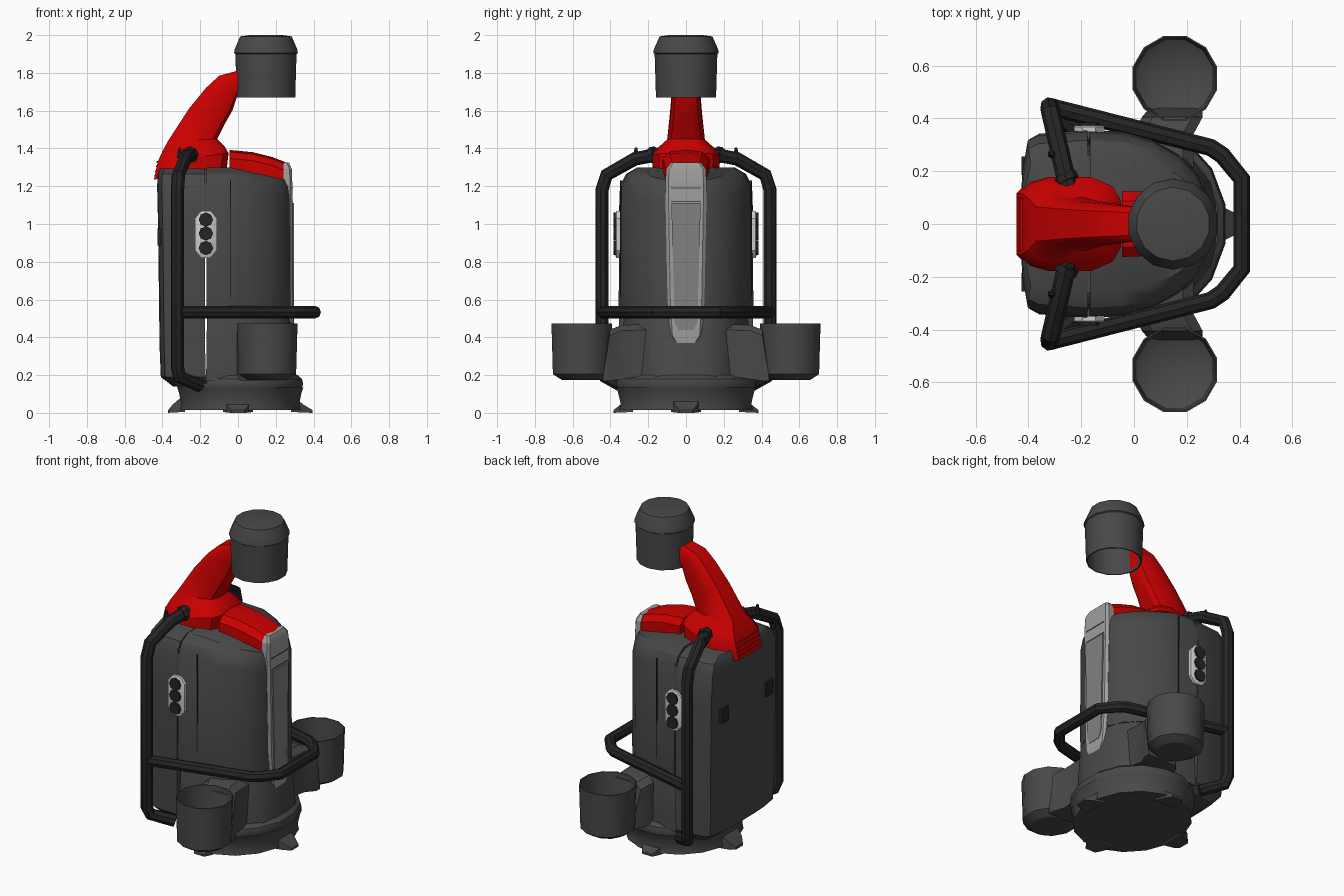
import bpy, bmesh, math
from mathutils import Vector


def material(name, col):
    m = bpy.data.materials.new(name)
    m.diffuse_color = (*col, 1)
    return m


DARK = material("dark_grey", (0.065, 0.065, 0.065))
BLACK = material("bar_black", (0.018, 0.018, 0.02))
RED = material("red", (0.6, 0.0, 0.0))
SILVER = material("silver", (0.34, 0.34, 0.34))
LIGHT = material("light_grey", (0.6, 0.6, 0.6))


def add(name, mesh, mat):
    ob = bpy.data.objects.new(name, mesh)
    bpy.context.collection.objects.link(ob)
    mesh.materials.append(mat)
    return ob


def loft(name, rings, mat):
    """Skin a list of equal-length closed rings and cap both ends."""
    bm = bmesh.new()
    vs = [[bm.verts.new(p) for p in r] for r in rings]
    n = len(vs[0])
    for a, b in zip(vs, vs[1:]):
        for i in range(n):
            j = (i + 1) % n
            bm.faces.new((a[i], a[j], b[j], b[i]))
    bm.faces.new(vs[0])
    bm.faces.new(vs[-1])
    bmesh.ops.recalc_face_normals(bm, faces=bm.faces)
    me = bpy.data.meshes.new(name)
    bm.to_mesh(me)
    bm.free()
    return add(name, me, mat)


def lathe(name, c, prof, mat, n=12, sx=1, sy=1):
    """Profile of (radius, z) turned around a vertical axis at c."""
    angs = [2 * math.pi * (i + 0.5) / n for i in range(n)]
    return loft(name, [[(c[0] + r * sx * math.cos(a), c[1] + r * sy * math.sin(a), z)
                        for a in angs] for r, z in prof], mat)


def shell(name, half, levels, mat, tilt=0):
    """Plan outline mirrored in y; levels are (z, x scale, y scale)."""
    plan = half + [(x, -y) for x, y in reversed(half)]
    top = levels[-1][0]
    return loft(name, [[(-0.1 + (x + 0.1) * kx, y * ky,
                         z - (tilt * max(0, x + 0.04) if z > top - 0.15 else 0))
                        for x, y in plan] for z, kx, ky in levels], mat)


def box(name, c, s, mat):
    q = [(-.5, -.5), (.5, -.5), (.5, .5), (-.5, .5)]
    return loft(name, [[(c[0] + a * s[0], c[1] + b * s[1], c[2] + k * s[2])
                        for a, b in q] for k in (-.5, .5)], mat)


def tube(name, pts, r, mat):
    cu = bpy.data.curves.new(name, 'CURVE')
    cu.dimensions = '3D'
    cu.bevel_depth, cu.bevel_resolution, cu.use_fill_caps = r, 2, True
    sp = cu.splines.new('POLY')
    sp.points.add(len(pts) - 1)
    for p, co in zip(sp.points, pts):
        p.co = (*co, 1)
    tmp = bpy.data.objects.new("tmp", cu)
    bpy.context.collection.objects.link(tmp)
    me = bpy.data.meshes.new_from_object(tmp.evaluated_get(bpy.context.evaluated_depsgraph_get()))
    bpy.data.objects.remove(tmp)
    return add(name, me, mat)


# Base plinth with four flared feet, and the skirt above it
lathe("base", (0.012, 0), [(1.0, 0.015), (0.98, 0.05), (1.02, 0.11), (1.05, 0.135)],
      DARK, 16, 0.325, 0.36)
lathe("skirt", (0.01, 0), [(1.0, 0.13), (1.02, 0.155), (1.0, 0.18), (0.93, 0.2)],
      DARK, 16, 0.335, 0.37)
for i, reach in enumerate((0.395, 0.385, 0.37, 0.385)):
    a = i * math.pi / 2
    d, t = Vector((math.cos(a), math.sin(a), 0)), Vector((-math.sin(a), math.cos(a), 0))
    rings = []
    for r, w, z0, z1 in ((0.28, 0.08, 0.005, 0.1), (0.345, 0.06, 0.002, 0.045), (reach, 0.035, 0, 0.014)):
        rings.append([d * r + t * w * s + Vector((0, 0, z)) for s, z in
                      ((-1, z0), (1, z0), (1, z1), (-1, z1))])
    loft("foot_%d" % i, rings, DARK)

# Main body: back shell, front shell and lower drum, with thin gaps between
shell("back_shell", [(-0.425, 0.1), (-0.42, 0.2), (-0.4, 0.32), (-0.36, 0.342), (-0.176, 0.357)],
      [(0.14, 0.75, 0.85), (0.19, 0.95, 0.97), (0.35, 0.97, 0.99), (1.0, 0.995, 1),
       (1.2, 1.01, 0.98), (1.265, 1.0, 0.89), (1.295, 0.97, 0.72)], DARK)
shell("front_shell", [(-0.168, 0.357), (-0.04, 0.348), (0.07, 0.318), (0.17, 0.262), (0.24, 0.19), (0.277, 0.1)],
      [(0.5, 1, 0.98), (0.56, 1, 1), (1.2, 1, 0.98), (1.265, 0.99, 0.89), (1.3, 0.97, 0.72)],
      DARK, 0.22)
shell("lower_drum", [(-0.165, 0.34), (-0.02, 0.34), (0.1, 0.3), (0.2, 0.245), (0.265, 0.16), (0.285, 0.08)],
      [(0.17, 1.08, 1.0), (0.22, 1.05, 1), (0.47, 1.0, 0.98), (0.51, 0.96, 0.95)], DARK)
for s in (1, -1):
    # Rear pads, panel seams and the closed upper part of the shell gap
    box("rear_pad", (-0.417, s * 0.22, 0.93), (0.02, 0.07, 0.09), BLACK)
    box("side_seam", (-0.04, s * 0.346, 0.92), (0.005, 0.006, 0.62), BLACK)
    box("gap_filler", (-0.172, s * 0.335, 1.03), (0.012, 0.03, 0.4), DARK)
box("gap_filler_top", (-0.172, 0, 1.25), (0.012, 0.52, 0.08), DARK)

# Silver front strip with recessed-looking insert
rings = []
for z, w, x in ((0.37, 0.055, 0.293), (0.41, 0.085, 0.296), (0.6, 0.098, 0.29), (1.2, 0.11, 0.288),
                (1.29, 0.105, 0.285), (1.325, 0.08, 0.27)):
    rings.append([(0.24, -w, z), (x - 0.012, -w, z), (x, -w * 0.85, z),
                  (x, w * 0.85, z), (x - 0.012, w, z), (0.24, w, z)])
loft("front_strip", rings, SILVER)
rings = []
for z, w in ((0.44, 0.04), (0.48, 0.06), (1.11, 0.078)):
    rings.append([(0.27, -w, z), (0.297, -w, z), (0.297, w, z), (0.27, w, z)])
loft("strip_insert", rings, material("mid_grey", (0.22, 0.22, 0.22)))
for z in (1.12, 1.19):
    box("strip_groove", (0.284, 0, z), (0.012, 0.16, 0.006), DARK)

# Red swan neck: stations of back point, front point, half width
rings = []
for bx, bz, fx, fz, w in ((-0.445, 1.235, -0.06, 1.29, 0.178), (-0.425, 1.33, -0.05, 1.375, 0.178),
                          (-0.4, 1.385, -0.07, 1.41, 0.15), (-0.37, 1.44, -0.11, 1.45, 0.1),
                          (-0.26, 1.61, -0.07, 1.53, 0.085), (-0.17, 1.72, -0.03, 1.6, 0.077),
                          (-0.10, 1.785, -0.01, 1.66, 0.072), (0.0, 1.812, 0.0, 1.69, 0.065)):
    rings.append([(bx + (fx - bx) * u, w * v, bz + (fz - bz) * u) for u, v in
                  ((0, -.65), (.1, -.88), (.3, -1), (.7, -1), (.92, -.8), (1, -.5),
                   (1, .5), (.92, .8), (.7, 1), (.3, 1), (.1, .88), (0, .65))])
loft("neck", rings, RED)
for i in range(4):
    box("rear_vent", (-0.437 + 0.004 * i, 0, 1.255 + 0.025 * i), (0.012, 0.2, 0.009), RED)

# Red hood running forward to the strip
rings = []
for x, zt, zb, w in ((-0.045, 1.392, 1.28, 0.125), (0.08, 1.38, 1.26, 0.12),
                     (0.18, 1.355, 1.235, 0.112), (0.265, 1.322, 1.21, 0.102)):
    rings.append([(x, -w, zb), (x, -w, zt - 0.045), (x, -w * .7, zt - 0.01), (x, 0, zt),
                  (x, w * .7, zt - 0.01), (x, w, zt - 0.045), (x, w, zb)])
loft("hood", rings, RED)

# Hollow lamp-like head with a thin wall
lathe("head", (0.148, 0), [(0.09, 2.0), (0.14, 1.993), (0.17, 1.925), (0.173, 1.905), (0.166, 1.9),
                           (0.159, 1.67), (0.152, 1.67), (0.155, 1.88)], DARK, 14)

for s in (1, -1):
    # Thin-walled open side bowls and the arms carrying them
    lathe("bowl", (0.155, s * 0.552), [(0.11, 0.175), (0.158, 0.205), (0.166, 0.472), (0.16, 0.472),
                                       (0.15, 0.23), (0.1, 0.2)], DARK, 12)
    rings = []
    for y, x0, x1, z0, z1 in ((0.2, -0.01, 0.225, 0.2, 0.47), (0.34, -0.005, 0.225, 0.178, 0.465),
                              (0.405, 0.03, 0.26, 0.17, 0.44), (0.44, 0.06, 0.26, 0.17, 0.215)):
        rings.append([(x0, s * y, z0), (x1, s * y, z0), (x1, s * y, z1 - 0.03),
                      (x1 - 0.04, s * y, z1), (x0 + 0.04, s * y, z1), (x0, s * y, z1 - 0.03)])
    loft("bowl_arm", rings, DARK)

    # Side guard bar with small spike and collar
    tube("side_bar", [(-0.25, s * 0.14, 1.37), (-0.28, s * 0.27, 1.345), (-0.315, s * 0.42, 1.26),
                      (-0.32, s * 0.445, 1.18), (-0.32, s * 0.445, 0.24), (-0.31, s * 0.425, 0.19),
                      (-0.2, s * 0.34, 0.145)], 0.036, BLACK)
    tube("bar_collar", [(-0.25, s * 0.16, 1.368), (-0.262, s * 0.185, 1.362)], 0.045, BLACK)
    lathe("bar_spike", (-0.31, s * 0.265), [(0.018, 1.35), (0.012, 1.38), (0.006, 1.405)], BLACK, 6)

    # Side clasp: pale capsule plate with three dark studs
    cap = [(-.025, -.125), (.025, -.125), (.058, -.085), (.058, .085),
           (.025, .125), (-.025, .125), (-.058, .085), (-.058, -.085)]
    loft("clasp_plate", [[(-0.17 + x * k, s * y, 0.945 + z * k) for x, z in cap]
                         for y, k in ((0.34, 1), (0.368, 1), (0.374, 0.9))], LIGHT)
    for dz in (-0.072, 0.005, 0.078):
        tube("clasp_stud", [(-0.17, s * 0.36, 0.945 + dz), (-0.17, s * 0.385, 0.945 + dz)], 0.038, BLACK)

# Front rail wrapped around the machine
half = [(-0.32, 0.445), (0.29, 0.29), (0.335, 0.26), (0.408, 0.17)]
tube("front_rail", [(x, y, 0.533) for x, y in half] +
     [(x, -y, 0.533) for x, y in reversed(half)], 0.033, BLACK)

for ob in bpy.context.scene.objects:
    ob.select_set(True)
    bpy.context.view_layer.objects.active = ob
bpy.ops.object.shade_smooth_by_angle(angle=math.radians(32))
